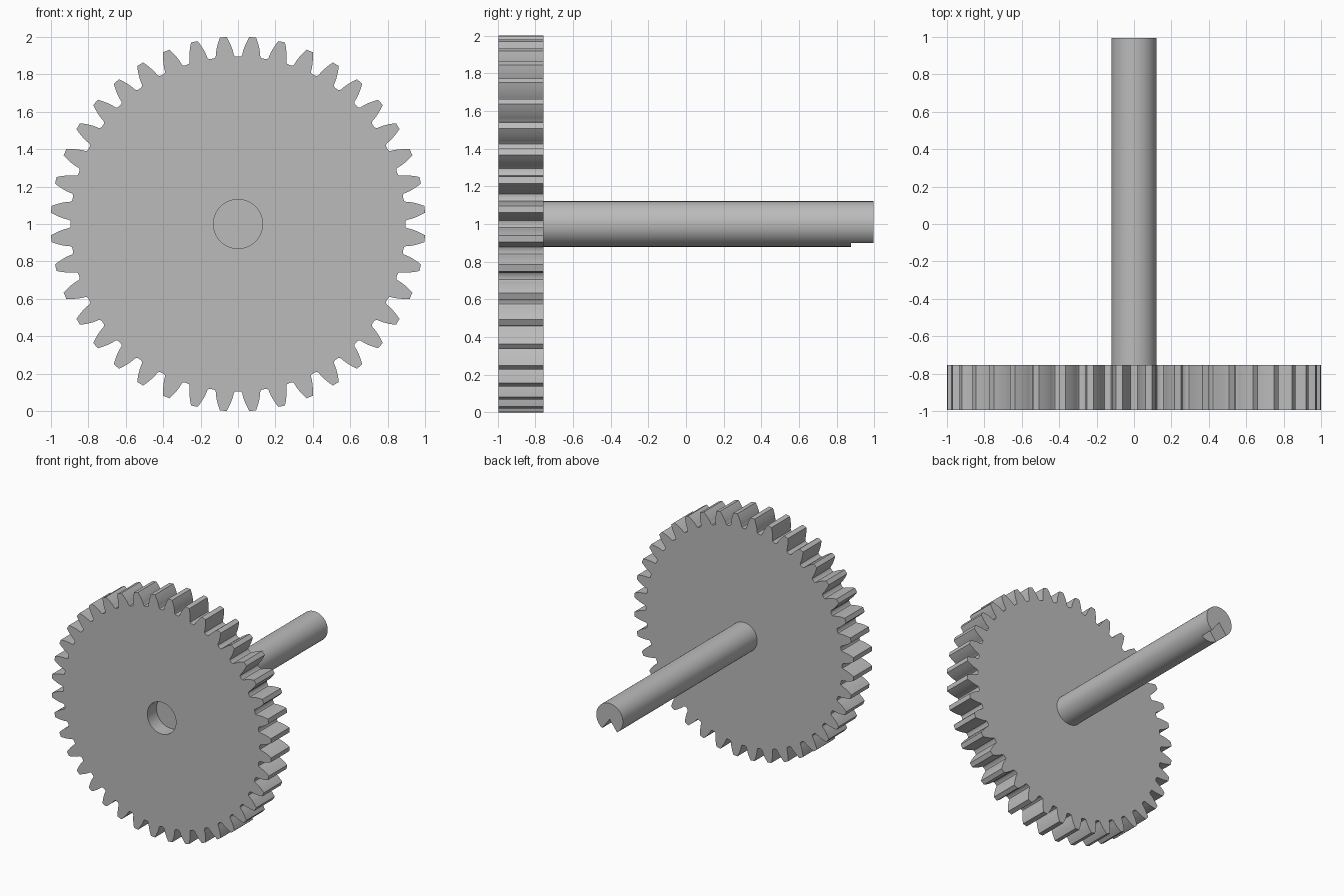
import bpy
import bmesh
from math import acos, cos, pi, radians, sin, sqrt, tan

cube = bpy.data.objects.get("Cube")
if cube:
    bpy.data.objects.remove(cube, do_unlink=True)

TEETH = 40
TIP_R = 1.0017
MODULE = 2 * TIP_R / (TEETH + 2)
PITCH_R = MODULE * TEETH / 2
ROOT_R = PITCH_R - 1.25 * MODULE
BASE_R = PITCH_R * cos(radians(20))
FRONT, BACK, SHAFT_END = -0.995, -0.755, 0.995
AXIS_Z = 1.0
SHAFT_R, HOLE_R = 0.121, 0.131

steel = bpy.data.materials.new("plain grey")
steel.use_nodes = True
grey = (0.5, 0.5, 0.5, 1)
steel.diffuse_color = grey
steel.node_tree.nodes["Principled BSDF"].inputs["Base Color"].default_value = grey


def prism(name, outline, y0, y1):
    """Extrude a closed (x, z) outline, given around the axis, along y."""
    bm = bmesh.new()
    face = bm.faces.new([bm.verts.new((x, y0, AXIS_Z + z)) for x, z in outline])
    moved = bmesh.ops.extrude_face_region(bm, geom=[face])["geom"]
    verts = [v for v in moved if isinstance(v, bmesh.types.BMVert)]
    bmesh.ops.translate(bm, verts=verts, vec=(0, y1 - y0, 0))
    bmesh.ops.recalc_face_normals(bm, faces=bm.faces)
    mesh = bpy.data.meshes.new(name)
    bm.to_mesh(mesh)
    bm.free()
    mesh.materials.append(steel)
    obj = bpy.data.objects.new(name, mesh)
    bpy.context.collection.objects.link(obj)
    return obj


def circle(radius, count=64):
    return [(radius * cos(2 * pi * i / count), radius * sin(2 * pi * i / count))
            for i in range(count)]


def select(obj):
    bpy.ops.object.select_all(action="DESELECT")
    obj.select_set(True)
    bpy.context.view_layer.objects.active = obj


def carve(obj, cutter):
    cutter.hide_render = True
    mod = obj.modifiers.new("cut", "BOOLEAN")
    mod.operation = "DIFFERENCE"
    mod.solver = "EXACT"
    mod.object = cutter
    select(obj)
    bpy.ops.object.modifier_apply(modifier=mod.name)
    bpy.data.objects.remove(cutter, do_unlink=True)


def involute(r):
    a = acos(BASE_R / r)
    return tan(a) - a


def half_angle(r):
    """Half the angle a tooth covers at radius r."""
    return pi / (2 * TEETH) + involute(PITCH_R) - involute(r)


# Involute tooth flank from rounded root to tip
step = 2 * pi / TEETH
start_r = ROOT_R + 0.012
flank = [(ROOT_R, step / 2 - radians(0.6)), (ROOT_R + 0.003, step / 2 - radians(1.15))]
for i in range(7):
    r = start_r + (TIP_R - start_r) * i / 6
    flank.append((r, half_angle(r)))
tooth = [(r, -a) for r, a in flank] + flank[::-1]
outline = []
for t in range(TEETH):
    mid = (t + 0.5) * step
    outline += [(r * cos(mid + a), r * sin(mid + a)) for r, a in tooth]

# Gear wheel with a blind bore in its front face
gear = prism("gear_wheel", outline, FRONT, BACK)
carve(gear, prism("bore_cutter", circle(HOLE_R), FRONT - 0.1, (FRONT + BACK) / 2))

# Shaft with a V-shaped notch under its free end
shaft = prism("shaft", circle(SHAFT_R), BACK - 0.05, SHAFT_END)
mouth_z = -0.1
mouth_x = sqrt(SHAFT_R ** 2 - mouth_z ** 2)
apex_z = -0.01
slope = mouth_x / (apex_z - mouth_z)
wide = slope * (apex_z + 0.2)
notch = [(0, apex_z), (-wide, -0.2), (wide, -0.2)]
carve(shaft, prism("notch_cutter", notch, SHAFT_END - 0.12, SHAFT_END + 0.1))

for obj in (gear, shaft):
    select(obj)
    bpy.ops.object.shade_smooth_by_angle(angle=radians(30))
